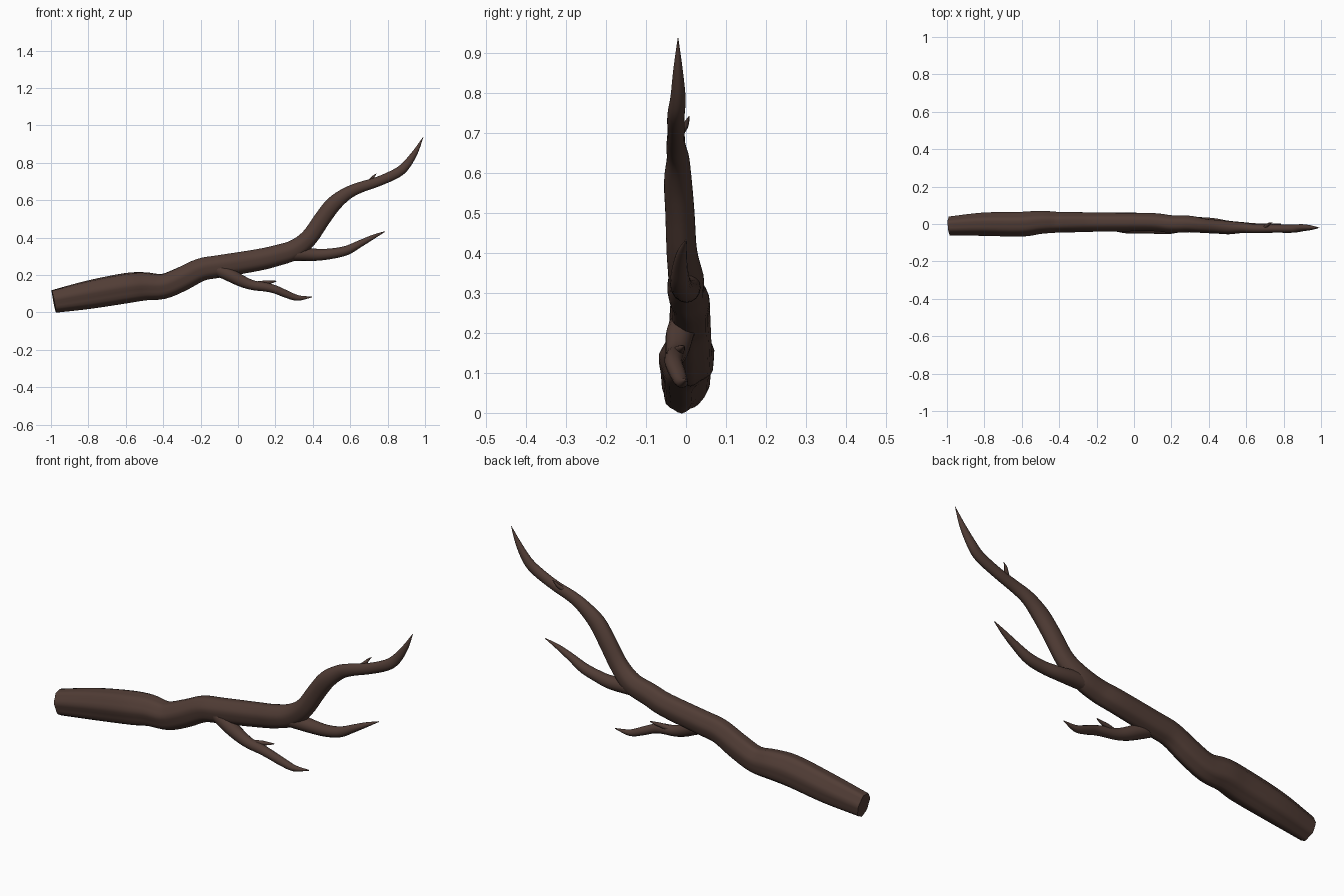
import bpy
import bmesh
import math
from mathutils import Vector

cube = bpy.data.objects.get("Cube")
if cube:
    bpy.data.objects.remove(cube, do_unlink=True)

# Single bark colour
bark = bpy.data.materials.new("dark_brown_bark")
bark.use_nodes = True
colour = (0.082, 0.046, 0.036, 1.0)
bark.diffuse_color = colour
shader = next(n for n in bark.node_tree.nodes if n.type == "BSDF_PRINCIPLED")
shader.inputs["Base Color"].default_value = colour
shader.inputs["Roughness"].default_value = 0.9


def smooth_path(points, steps):
    """Catmull-Rom curve through (x, y, z, radius) points."""
    pts = [Vector(p) for p in points]
    pts = [pts[0] * 2 - pts[1]] + pts + [pts[-1] * 2 - pts[-2]]
    path = []
    for a, b, c, d in zip(pts, pts[1:], pts[2:], pts[3:]):
        for i in range(steps):
            t = i / steps
            path.append(b + (c - a) * (t / 2)
                        + (a * 2 - b * 5 + c * 4 - d) * (t * t / 2)
                        + (b * 3 - a - c * 3 + d) * (t ** 3 / 2))
    path.append(pts[-2])
    return path


def limb(name, points, sides=16, steps=4, squash=1.0, groove=0.0):
    """Sweep a tapering, optionally grooved oval section along a path."""
    path = smooth_path(points, steps)
    last = len(path) - 1
    bm = bmesh.new()
    rings = []
    for i, p in enumerate(path):
        ahead, behind = path[min(i + 1, last)], path[max(i - 1, 0)]
        tangent = (ahead - behind).to_3d().normalized()
        up = tangent.cross(Vector((0, 1, 0))).normalized() * -1
        side = up.cross(tangent)
        depth = groove * max(0, 1 - 1.3 * i / last)
        ring = []
        for k in range(sides):
            a = math.tau * k / sides
            wave = math.cos(7 * a + 0.6 * math.sin(i / 6)) + 0.5 * math.sin(4 * a)
            r = max(p.w, 0.001) * (1 + depth * wave)
            offset = up * math.cos(a) * r + side * math.sin(a) * r * squash
            ring.append(bm.verts.new(p.to_3d() + offset))
        rings.append(ring)
    for lower, upper in zip(rings, rings[1:]):
        for k in range(sides):
            n = (k + 1) % sides
            bm.faces.new((lower[k], lower[n], upper[n], upper[k]))
    bm.faces.new(rings[0])
    bm.faces.new(rings[-1])
    bmesh.ops.recalc_face_normals(bm, faces=bm.faces)
    mesh = bpy.data.meshes.new(name)
    bm.to_mesh(mesh)
    bm.free()
    mesh.materials.append(bark)
    obj = bpy.data.objects.new(name, mesh)
    bpy.context.collection.objects.link(obj)
    bpy.ops.object.select_all(action="DESELECT")
    obj.select_set(True)
    bpy.context.view_layer.objects.active = obj
    bpy.ops.object.shade_smooth_by_angle(angle=math.radians(50))
    return obj


# Thick main limb bending up into the long pointed branch
limb("main_branch", [
    (-.985, -.01, .06, .06), (-.8, 0, .095, .074), (-.6, 0, .13, .079),
    (-.5, .01, .14, .074), (-.4, .01, .14, .066), (-.3, .01, .18, .064),
    (-.2, .01, .229, .061), (-.1, .01, .247, .06), (.1, .01, .28, .058),
    (.2, 0, .303, .056), (.3, 0, .335, .053), (.38, -.01, .4, .046),
    (.45, -.015, .5, .044), (.51, -.02, .578, .042), (.58, -.02, .634, .034),
    (.65, -.025, .667, .029), (.75, -.025, .7, .026), (.85, -.025, .745, .026),
    (.9, -.02, .788, .023), (.95, -.02, .86, .014), (.99, -.02, .937, .001),
], sides=28, squash=.83, groove=.045)

# Side branch at the fork
limb("fork_branch", [
    (.22, 0, .305, .03), (.32, 0, .313, .037), (.42, 0, .308, .032),
    (.5, -.01, .314, .028), (.58, -.015, .331, .025), (.65, -.015, .366, .019),
    (.72, -.01, .402, .012), (.785, 0, .432, .002),
])

# Drooping lower branch
limb("lower_branch", [
    (-.12, 0, .235, .035), (-.04, -.015, .198, .035), (.02, -.02, .167, .031),
    (.08, -.025, .145, .026), (.15, -.03, .135, .024), (.2, -.03, .122, .022),
    (.26, -.02, .097, .02), (.32, -.01, .077, .015), (.395, 0, .082, .002),
])

# Small spurs
limb("lower_spur", [
    (.09, -.025, .148, .016), (.14, -.015, .158, .012),
    (.175, -.01, .162, .008), (.205, -.005, .167, .002),
], sides=8)
limb("upper_spur", [
    (.695, -.02, .695, .01), (.715, -.005, .713, .009),
    (.725, .002, .727, .006), (.74, .008, .742, .001),
], sides=8)
